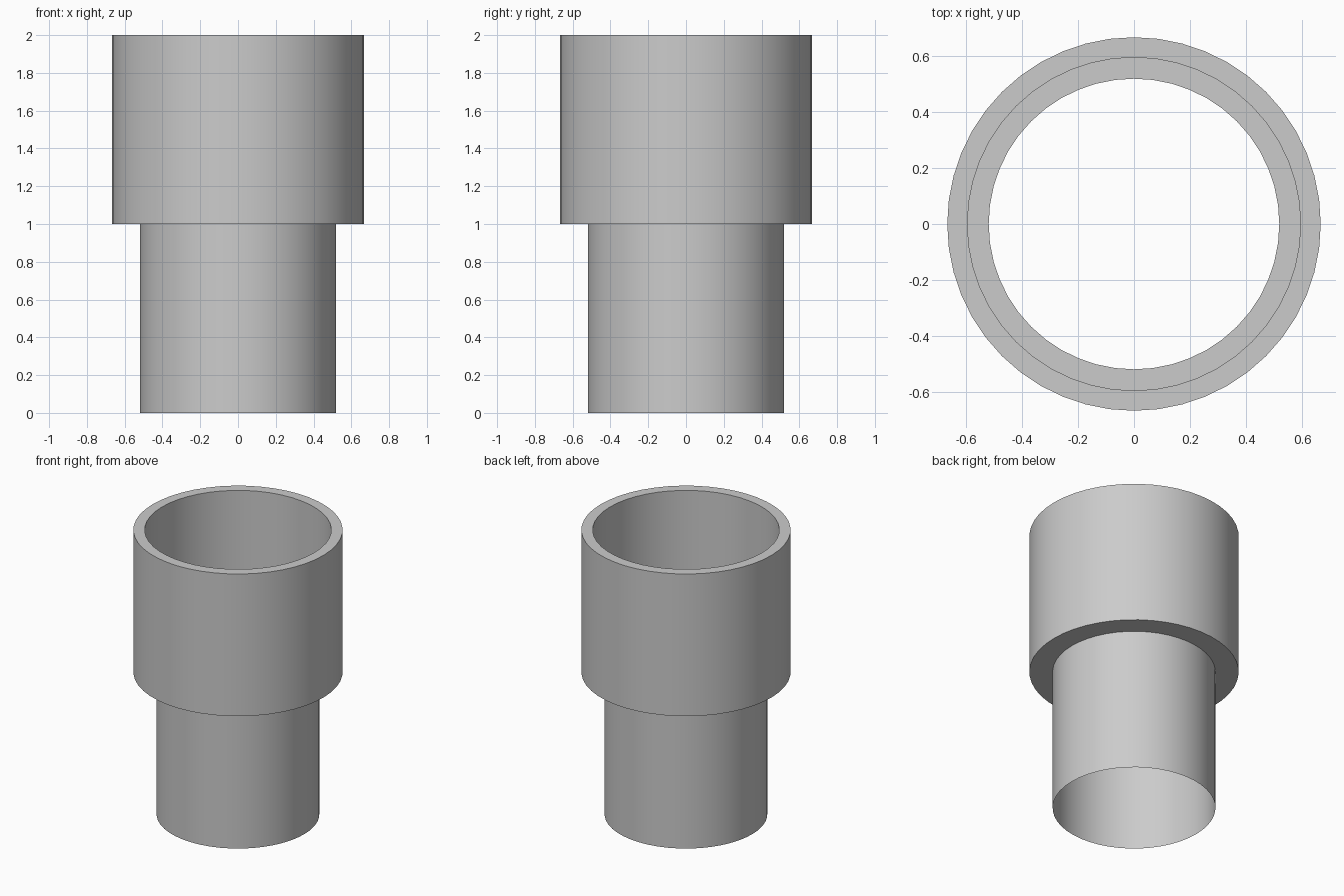
import bpy
import bmesh
import math
from mathutils import Matrix

SEGMENTS = 48

cube = bpy.data.objects.get("Cube")
if cube:
    bpy.data.objects.remove(cube, do_unlink=True)

grey = bpy.data.materials.new("plain_grey")
grey.use_nodes = True
colour = (0.6, 0.6, 0.6, 1)
grey.diffuse_color = colour
grey.node_tree.nodes["Principled BSDF"].inputs["Base Color"].default_value = colour


def lathe(name, profile):
    """Spin an (radius, height) profile around the z axis."""
    bm = bmesh.new()
    verts = [bm.verts.new((r, 0, z)) for r, z in profile]
    edges = [bm.edges.new(pair) for pair in zip(verts, verts[1:])]
    bmesh.ops.spin(bm, geom=verts + edges, cent=(0, 0, 0), axis=(0, 0, 1),
                   angle=math.tau, steps=SEGMENTS)
    bmesh.ops.remove_doubles(bm, verts=bm.verts, dist=0.0005)
    # Profiles run upward on the outside, so faces should point outward there
    bm.normal_update()
    outer = max(bm.faces, key=lambda f: f.calc_center_median().xy.length
                * abs(f.normal.xy.length))
    if outer.normal.xy.dot(outer.calc_center_median().xy) < 0:
        bmesh.ops.reverse_faces(bm, faces=bm.faces)
    mesh = bpy.data.meshes.new(name)
    bm.to_mesh(mesh)
    bm.free()
    mesh.materials.append(grey)
    obj = bpy.data.objects.new(name, mesh)
    bpy.context.collection.objects.link(obj)
    bpy.ops.object.select_all(action="DESELECT")
    obj.select_set(True)
    bpy.context.view_layer.objects.active = obj
    bpy.ops.object.shade_smooth_by_angle(angle=math.radians(30))
    return obj


# Thin lower pipe, stepped shoulder, then the thick-walled upper socket
PIPE, SOCKET, BORE = 0.519, 0.667, 0.595
lathe("stepped_pipe", [(PIPE, 0), (PIPE, 1), (SOCKET, 1), (SOCKET, 2),
                       (BORE, 2), (BORE, 1)])
